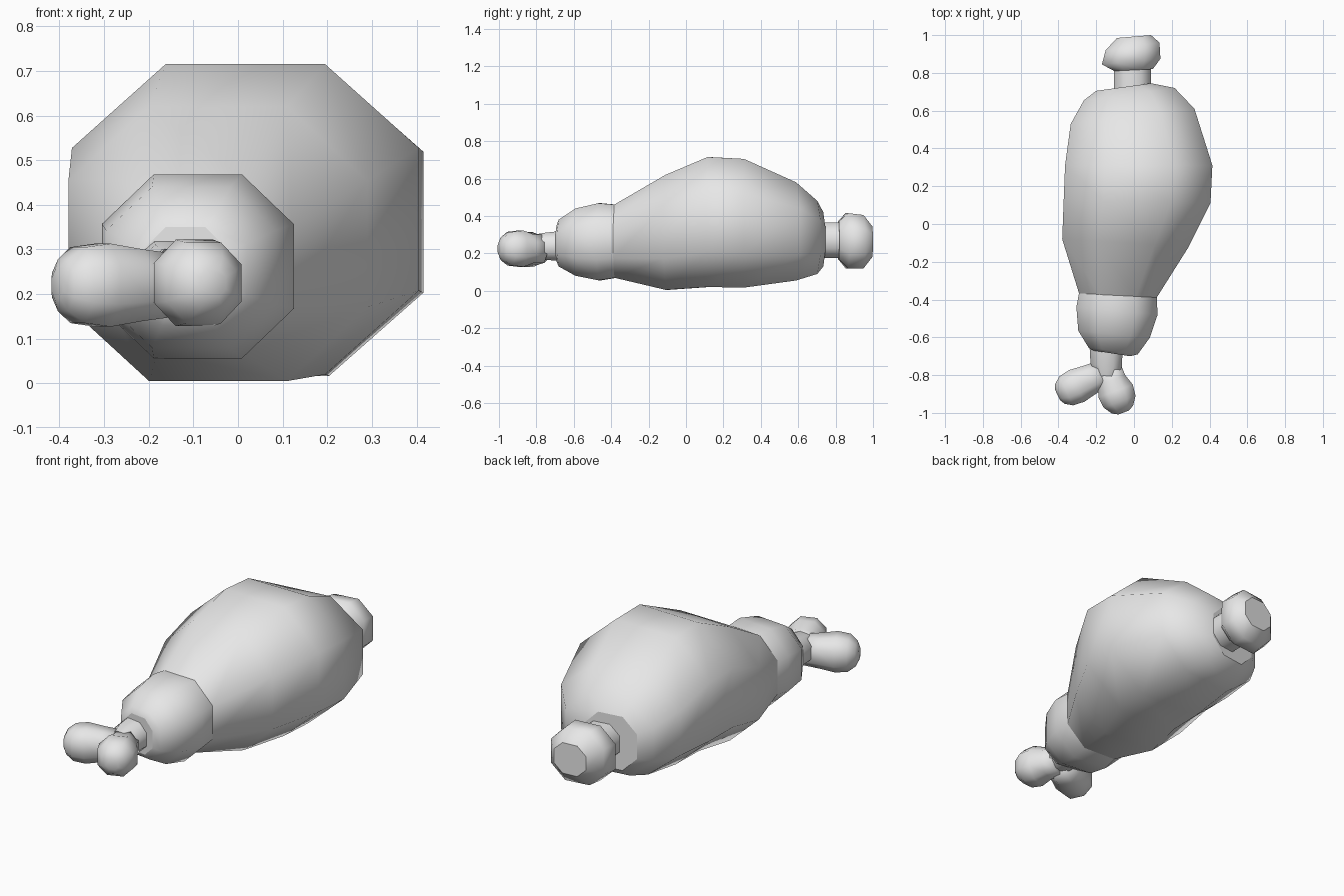
import bpy
import bmesh
import math
from mathutils import Vector

cube = bpy.data.objects.get("Cube")
if cube:
    bpy.data.objects.remove(cube, do_unlink=True)

grey = bpy.data.materials.new("plain_grey")
grey.use_nodes = True
grey.diffuse_color = (0.8, 0.8, 0.8, 1)
grey.node_tree.nodes["Principled BSDF"].inputs["Base Color"].default_value = (0.8, 0.8, 0.8, 1)

FLAT = 0.46  # half length of an octagon side, relative to its half width
OCTAGON = [(1, -FLAT), (1, FLAT), (FLAT, 1), (-FLAT, 1),
           (-1, FLAT), (-1, -FLAT), (-FLAT, -1), (FLAT, -1)]


def loft(name, rings, sharp_ends=True):
    """Skin octagon rings: (left x, left y, right x, right y, bottom, top)."""
    bm = bmesh.new()
    loops = []
    for xl, yl, xr, yr, zb, zt in rings:
        mid = Vector(((xl + xr) / 2, (yl + yr) / 2, (zb + zt) / 2))
        side = Vector(((xr - xl) / 2, (yr - yl) / 2, 0))
        up = Vector((0, 0, (zt - zb) / 2))
        loops.append([bm.verts.new(mid + side * a + up * b) for a, b in OCTAGON])
    for lower, upper in zip(loops, loops[1:]):
        for i in range(8):
            j = (i + 1) % 8
            bm.faces.new((lower[i], lower[j], upper[j], upper[i]))
    caps = [bm.faces.new(loops[0]), bm.faces.new(loops[-1])]
    for face in bm.faces:
        face.smooth = True
    for cap in caps:
        for edge in cap.edges:
            edge.smooth = not sharp_ends
    bmesh.ops.recalc_face_normals(bm, faces=bm.faces)
    mesh = bpy.data.meshes.new(name)
    bm.to_mesh(mesh)
    bm.free()
    mesh.materials.append(grey)
    obj = bpy.data.objects.new(name, mesh)
    bpy.context.collection.objects.link(obj)
    return obj


def knuckle(name, start, end, height, profile):
    """Rounded bone end along a level axis; profile holds (fraction, radius)."""
    a, b = Vector(start), Vector(end)
    axis = (b - a).normalized()
    across = Vector((-axis.y, axis.x))
    rings = []
    for t, r in profile:
        c = a.lerp(b, t)
        p, q = c - across * r, c + across * r
        rings.append((p.x, p.y, q.x, q.y, height - r, height + r))
    return loft(name, rings, sharp_ends=False)


# Main meat
loft("meat_body", [
    (-0.29, -0.37, 0.12, -0.39, 0.07, 0.46),
    (-0.38, -0.08, 0.29, -0.12, 0.005, 0.62),
    (-0.372, 0.13, 0.405, 0.11, 0.02, 0.715),
    (-0.365, 0.31, 0.415, 0.31, 0.017, 0.705),
    (-0.335, 0.53, 0.32, 0.61, 0.055, 0.58),
    (-0.265, 0.655, 0.215, 0.72, 0.09, 0.48),
    (-0.2, 0.705, 0.09, 0.745, 0.13, 0.42),
])

# Narrow cuff of meat in front
loft("meat_cuff", [
    (-0.29, -0.36, 0.12, -0.38, 0.07, 0.46),
    (-0.305, -0.44, 0.125, -0.48, 0.056, 0.468),
    (-0.295, -0.565, 0.085, -0.6, 0.08, 0.44),
    (-0.24, -0.655, 0.02, -0.69, 0.13, 0.38),
    (-0.215, -0.67, -0.02, -0.7, 0.155, 0.35),
])

# Front bone: shank and two knuckles
loft("front_shank", [
    (-0.235, -0.65, -0.06, -0.67, 0.16, 0.32),
    (-0.23, -0.74, -0.065, -0.76, 0.165, 0.31),
    (-0.2, -0.8, -0.09, -0.82, 0.17, 0.3),
])
knuckle("front_knuckle_right", (-0.15, -0.785), (-0.405, -0.905), 0.22,
        [(0, 0.07), (0.3, 0.08), (0.6, 0.093), (0.82, 0.085), (0.95, 0.058), (1, 0.03)])
knuckle("front_knuckle_left", (-0.14, -0.77), (-0.055, -0.998), 0.225,
        [(0, 0.075), (0.25, 0.077), (0.5, 0.097), (0.75, 0.09), (0.93, 0.06), (1, 0.03)])

# Back bone: shank and knob with a flat end
loft("back_shank", [
    (-0.105, 0.68, 0.09, 0.68, 0.175, 0.365),
    (-0.105, 0.84, 0.09, 0.84, 0.175, 0.365),
])
loft("back_knob", [
    (-0.105, 0.81, 0.1, 0.82, 0.17, 0.37),
    (-0.17, 0.845, 0.14, 0.875, 0.12, 0.415),
    (-0.15, 0.92, 0.135, 0.96, 0.12, 0.405),
    (-0.09, 0.985, 0.09, 1.0, 0.18, 0.345),
])
